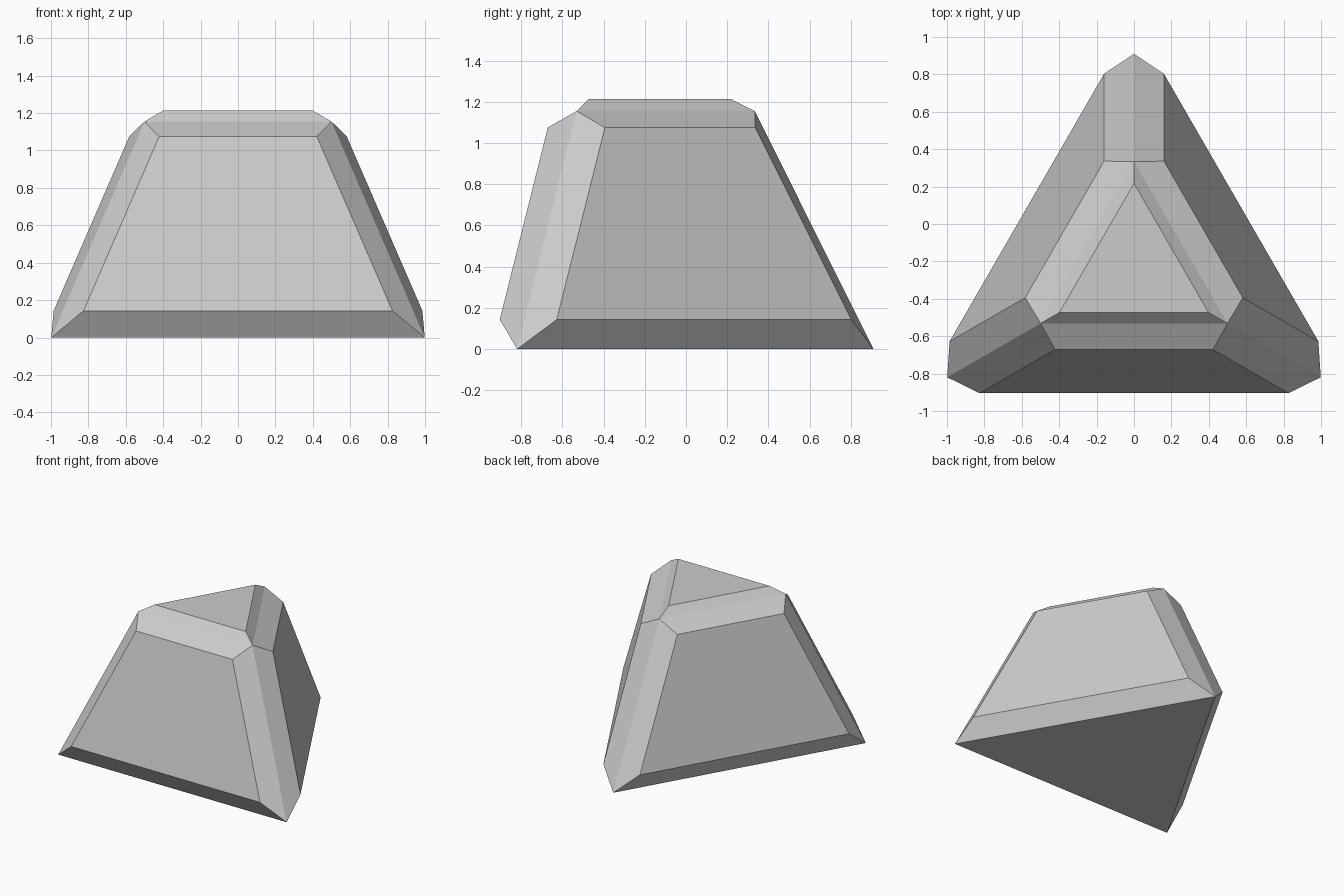
import bpy, bmesh
from math import pi
from mathutils import Vector, Matrix

if "Cube" in bpy.data.objects:
    bpy.data.objects.remove(bpy.data.objects["Cube"])

CENTRE_Y = -0.243
# One chamfered corner of the three-sided block, pointing along +y from the axis
CORNER = {
    "foot": (0, 1.153, 0),
    "low_l": (-0.16, 1.046, 0.143), "low_r": (0.16, 1.046, 0.143),
    "high_l": (-0.16, 0.579, 1.075), "high_r": (0.16, 0.579, 1.075),
    "shoulder": (0, 0.577, 1.155),
    "top": (0, 0.46, 1.214),
}

bm = bmesh.new()
corners = []
for k in range(3):
    rot = Matrix.Rotation(k * 2 * pi / 3, 3, 'Z')
    corners.append({n: bm.verts.new(rot @ Vector(p) + Vector((0, CENTRE_Y, 0)))
                    for n, p in CORNER.items()})

for k in range(3):
    a, b = corners[k], corners[(k + 1) % 3]
    # ridged corner chamfer
    bm.faces.new((a["foot"], a["low_r"], a["high_r"], a["shoulder"]))
    bm.faces.new((a["foot"], a["shoulder"], a["high_l"], a["low_l"]))
    # bottom chamfer, main side, and the two bands of the top chamfer
    bm.faces.new((a["foot"], a["low_l"], b["low_r"], b["foot"]))
    bm.faces.new((a["low_l"], a["high_l"], b["high_r"], b["low_r"]))
    bm.faces.new((a["high_l"], a["shoulder"], b["shoulder"], b["high_r"]))
    bm.faces.new((a["shoulder"], a["top"], b["top"], b["shoulder"]))

# base and top caps
bm.faces.new([c["foot"] for c in reversed(corners)])
bm.faces.new([c["top"] for c in corners])
bmesh.ops.recalc_face_normals(bm, faces=bm.faces[:])

mesh = bpy.data.meshes.new("chamfered_block")
bm.to_mesh(mesh)
bm.free()
bpy.context.collection.objects.link(bpy.data.objects.new("chamfered_block", mesh))
